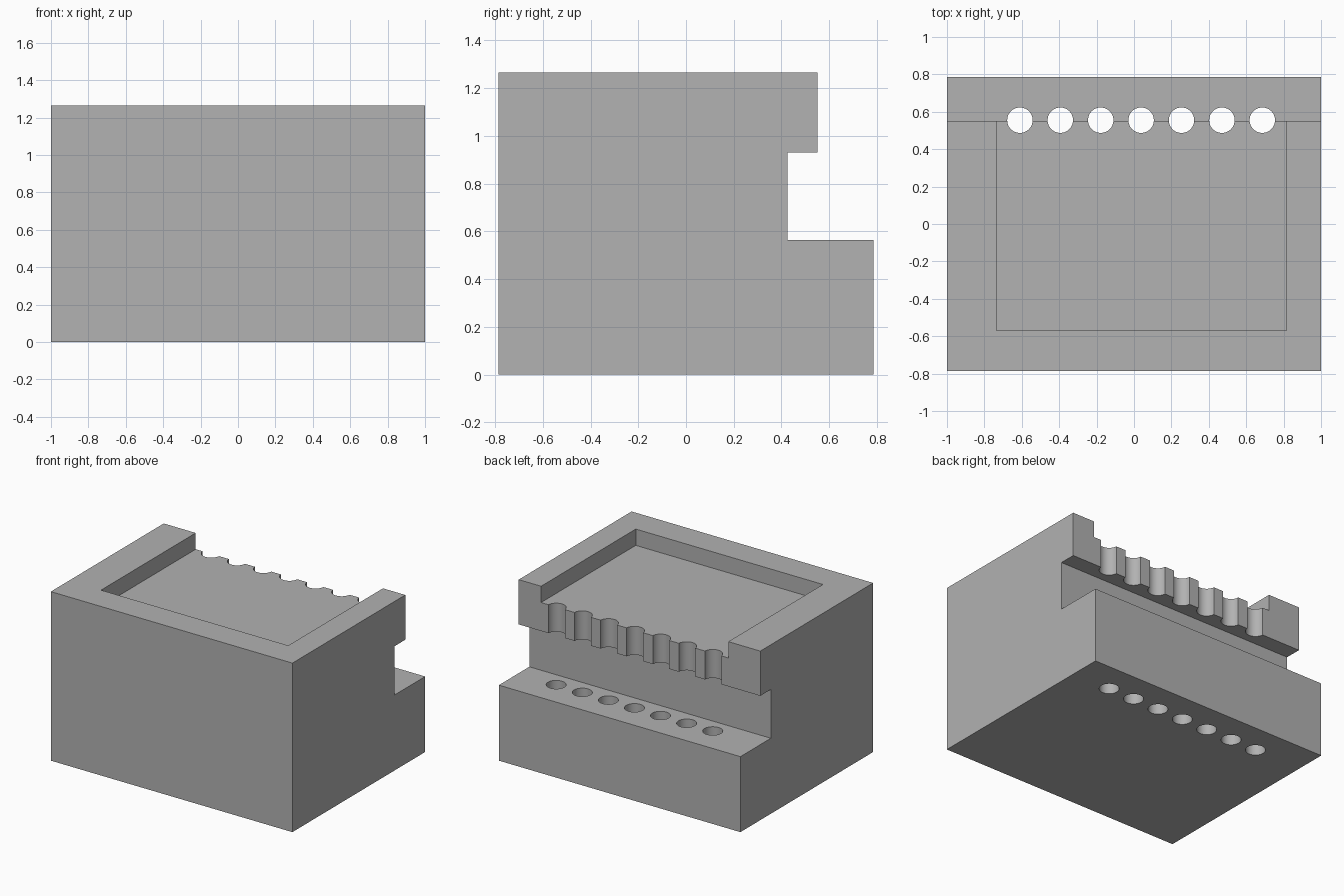
import bpy
import bmesh
from math import radians

default = bpy.data.objects.get("Cube")
if default:
    bpy.data.objects.remove(default, do_unlink=True)

WIDTH, DEPTH, HEIGHT = 2.0, 1.57, 1.265
NOTCH_Y, TOP_Y = 0.425, 0.55
NOTCH_LOW, NOTCH_HIGH = 0.565, 0.93
RECESS_DEPTH = 0.122
HOLES, HOLE_START, HOLE_PITCH, HOLE_R, HOLE_Y = 7, -0.61, 0.216, 0.068, 0.555

grey = bpy.data.materials.new("plain grey")
grey.use_nodes = True
colour = (0.445, 0.445, 0.445, 1.0)
grey.diffuse_color = colour
grey.node_tree.nodes["Principled BSDF"].inputs["Base Color"].default_value = colour


def add_object(name, bm):
    bmesh.ops.recalc_face_normals(bm, faces=bm.faces)
    mesh = bpy.data.meshes.new(name)
    bm.to_mesh(mesh)
    bm.free()
    mesh.materials.append(grey)
    obj = bpy.data.objects.new(name, mesh)
    bpy.context.collection.objects.link(obj)
    return obj


def cut(target, cutter):
    mod = target.modifiers.new(cutter.name, "BOOLEAN")
    mod.operation = "DIFFERENCE"
    mod.solver = "EXACT"
    mod.object = cutter
    bpy.context.view_layer.objects.active = target
    bpy.ops.object.modifier_apply(modifier=mod.name)
    bpy.data.objects.remove(cutter, do_unlink=True)


# Body: side profile with a slot along the back, extruded across the width
h = DEPTH / 2
profile = [(-h, 0), (h, 0), (h, NOTCH_LOW), (NOTCH_Y, NOTCH_LOW),
           (NOTCH_Y, NOTCH_HIGH), (TOP_Y, NOTCH_HIGH), (TOP_Y, HEIGHT), (-h, HEIGHT)]
bm = bmesh.new()
side = bm.faces.new([bm.verts.new((-WIDTH / 2, y, z)) for y, z in profile])
extruded = bmesh.ops.extrude_face_region(bm, geom=[side])["geom"]
bmesh.ops.translate(bm, vec=(WIDTH, 0, 0),
                    verts=[v for v in extruded if isinstance(v, bmesh.types.BMVert)])
body = add_object("holder_body", bm)

# Shallow tray in the top, open at the back
x0, x1, y0, y1 = -0.735, 0.815, -0.57, 0.7
z0, z1 = HEIGHT - RECESS_DEPTH, HEIGHT + 0.2
bm = bmesh.new()
bmesh.ops.create_cube(bm, size=1)
bmesh.ops.scale(bm, vec=(x1 - x0, y1 - y0, z1 - z0), verts=bm.verts)
bmesh.ops.translate(bm, vec=((x0 + x1) / 2, (y0 + y1) / 2, (z0 + z1) / 2), verts=bm.verts)
cut(body, add_object("tray_cutter", bm))

# Row of vertical holes, which scallop the overhanging lip
bm = bmesh.new()
for i in range(HOLES):
    made = bmesh.ops.create_cone(bm, cap_ends=True, segments=48, radius1=HOLE_R,
                                 radius2=HOLE_R, depth=HEIGHT * 2)
    bmesh.ops.translate(bm, verts=made["verts"],
                        vec=(HOLE_START + i * HOLE_PITCH, HOLE_Y, HEIGHT / 2))
cut(body, add_object("hole_cutter", bm))

# Smooth the hole walls, keep the block edges sharp
bpy.ops.object.select_all(action="DESELECT")
body.select_set(True)
bpy.context.view_layer.objects.active = body
bpy.ops.object.shade_smooth_by_angle(angle=radians(30))
